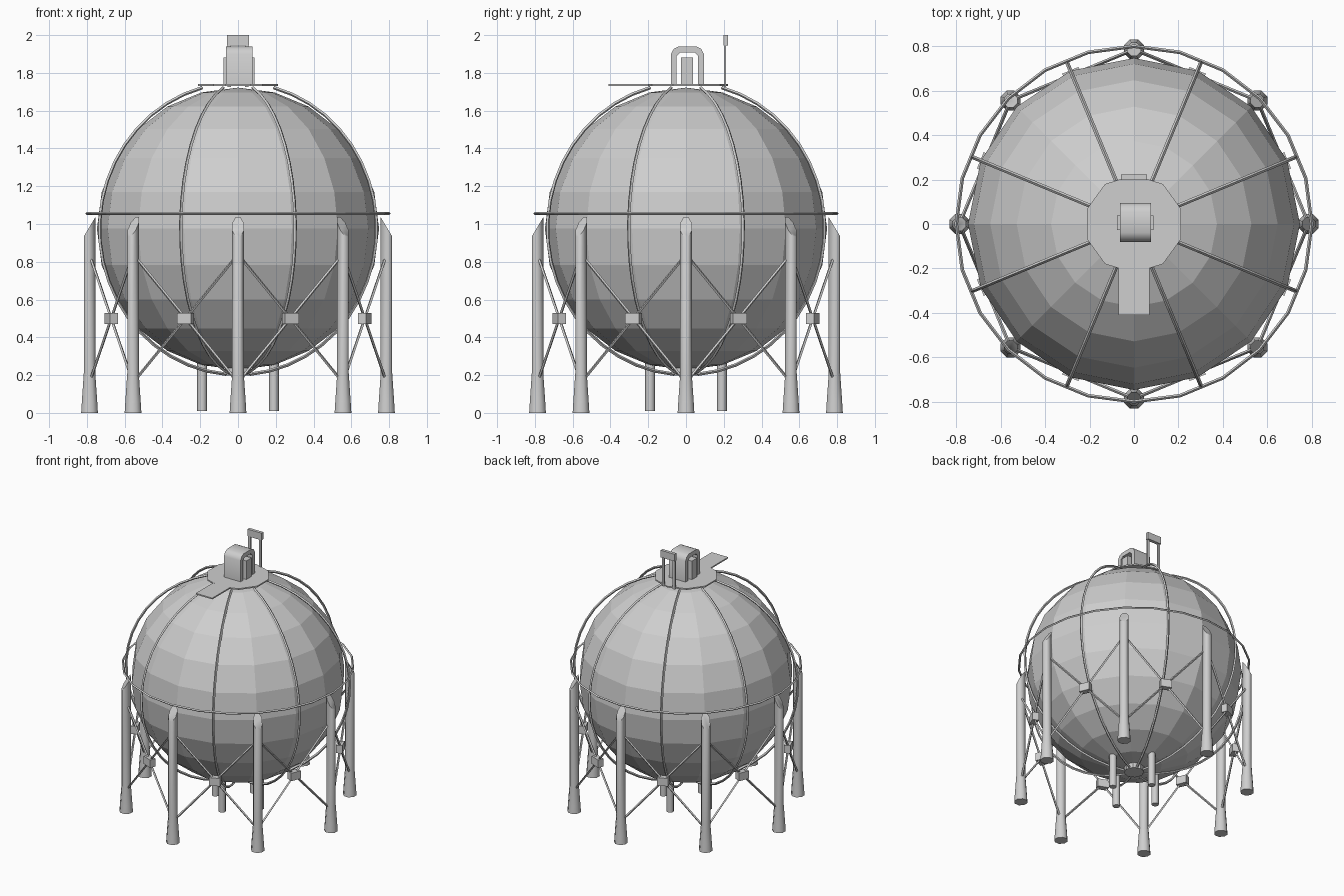
import bpy, bmesh
from math import sin, cos, pi, radians
from mathutils import Matrix, Vector

cube = bpy.data.objects.get("Cube")
if cube:
    bpy.data.objects.remove(cube, do_unlink=True)


def material(name, value):
    m = bpy.data.materials.new(name)
    m.use_nodes = True
    color = (value, value, value, 1)
    m.diffuse_color = color
    m.node_tree.nodes["Principled BSDF"].inputs["Base Color"].default_value = color
    return m


GREY = material("light_grey_steel", 0.62)
CENTER = Vector((0, 0, 0.975))


def add_mesh(name, mesh, smooth=None):
    mesh.materials.clear()
    mesh.materials.append(GREY)
    if smooth:
        mesh.shade_smooth()
        mesh.set_sharp_from_angle(angle=radians(smooth))
    ob = bpy.data.objects.new(name, mesh)
    bpy.context.collection.objects.link(ob)
    return ob


def finish(name, bm, smooth=None):
    bmesh.ops.recalc_face_normals(bm, faces=bm.faces)
    mesh = bpy.data.meshes.new(name)
    bm.to_mesh(mesh)
    bm.free()
    return add_mesh(name, mesh, smooth)


def box(name, center, size, turn=0):
    bm = bmesh.new()
    mat = Matrix.Translation(center) @ Matrix.Rotation(turn, 4, 'Z') @ Matrix.Diagonal((*size, 1))
    bmesh.ops.create_cube(bm, size=1, matrix=mat)
    return finish(name, bm)


def cylinder(name, center, radius, height, sides, smooth=None):
    bm = bmesh.new()
    bmesh.ops.create_cone(bm, cap_ends=True, segments=sides, radius1=radius, radius2=radius,
                          depth=height, matrix=Matrix.Translation(center))
    return finish(name, bm, smooth)


def tube(name, points, radius, closed=False):
    curve = bpy.data.curves.new(name, 'CURVE')
    curve.dimensions = '3D'
    curve.bevel_depth = radius
    curve.bevel_resolution = 0
    curve.use_fill_caps = True
    spline = curve.splines.new('POLY')
    spline.points.add(len(points) - 1)
    for p, co in zip(spline.points, points):
        p.co = (*co, 1)
    spline.use_cyclic_u = closed
    spline.use_smooth = False
    temp = bpy.data.objects.new(name + "_path", curve)
    mesh = bpy.data.meshes.new_from_object(temp)
    bpy.data.objects.remove(temp)
    return add_mesh(name, mesh)


def extrude_profile(name, profile, x0, x1, smooth=None):
    # profile of (y, z) points pushed along x
    bm = bmesh.new()
    face = bm.faces.new([bm.verts.new((x0, y, z)) for y, z in profile])
    out = bmesh.ops.extrude_face_region(bm, geom=[face])
    verts = [g for g in out["geom"] if isinstance(g, bmesh.types.BMVert)]
    bmesh.ops.translate(bm, verts=verts, vec=(x1 - x0, 0, 0))
    return finish(name, bm, smooth)


def polar(r, a, z):
    return Vector((r * cos(a), r * sin(a), z))


# Spherical tank
bm = bmesh.new()
bmesh.ops.create_uvsphere(bm, u_segments=16, v_segments=12, radius=0.747,
                          matrix=Matrix.Translation(CENTER))
finish("tank", bm)

# Legs: flared foot, top cut at a slant against the tank
LEG_R = 0.786
leg_profile = [(0.048, 0), (0.044, 0.06), (0.033, 0.21), (0.033, 1.1)]
for i in range(8):
    a = i * pi / 4
    bm = bmesh.new()
    rings = [[bm.verts.new(polar(r, k * pi / 4 + pi / 8, z)) for k in range(8)]
             for r, z in leg_profile]
    for lo, hi in zip(rings, rings[1:]):
        for k in range(8):
            n = (k + 1) % 8
            bm.faces.new((lo[k], lo[n], hi[n], hi[k]))
    bm.faces.new(rings[0])
    cut = bmesh.ops.bisect_plane(bm, geom=bm.verts[:] + bm.edges[:] + bm.faces[:],
                                 plane_co=(0, 0, 0.985), plane_no=(0.11, 0, 0.066),
                                 clear_outer=True)
    bmesh.ops.holes_fill(bm, edges=[e for e in bm.edges if e.is_boundary], sides=0)
    bm.transform(Matrix.Translation(polar(LEG_R, a, 0)) @ Matrix.Rotation(a, 4, 'Z'))
    finish(f"leg_{i + 1}", bm, 50)

# Crossed braces with a joint box between neighbouring legs
for i in range(8):
    a, b = i * pi / 4, (i + 1) * pi / 4
    for j, (z0, z1) in enumerate(((0.16, 0.84), (0.84, 0.16))):
        tube(f"brace_{i + 1}_{j + 1}", [polar(LEG_R, a, z0), polar(LEG_R, b, z1)], 0.008)
    mid = (a + b) / 2
    box(f"brace_joint_{i + 1}", polar(LEG_R * cos(pi / 8), mid, 0.5), (0.045, 0.08, 0.06), mid)

# Meridian pipes from the platform down to the bottom fitting
for i in range(8):
    a = pi / 8 + i * pi / 4
    steps = [radians(15 + 160 * k / 20) for k in range(21)]
    path = [polar(0.793 * sin(t), a, CENTER.z + 0.773 * cos(t)) for t in steps]
    tube(f"meridian_pipe_{i + 1}", path, 0.009)

# Ring pipe just above the equator
tube("ring_pipe", [polar(0.8, k * pi / 12, 1.055) for k in range(24)], 0.008, True)

# Bottom fitting and inner posts
cylinder("bottom_fitting", (0, 0, 0.22), 0.07, 0.045, 8)
for i in range(4):
    cylinder(f"inner_post_{i + 1}", polar(0.19, i * pi / 2, 0.155), 0.026, 0.29, 8, 50)

# Top platform with walkway
cylinder("platform", (0, 0, 1.735), 0.222, 0.01, 10)
box("walkway", (0, -0.3, 1.735), (0.14, 0.22, 0.0098))

# Arched hood over a narrow core
outer = [(-0.08, 1.735), (-0.08, 1.9), (-0.065, 1.927), (-0.04, 1.94),
         (0.055, 1.94), (0.08, 1.927), (0.095, 1.9), (0.095, 1.735)]
inner = [(0.064, 1.735), (0.064, 1.89), (0.045, 1.908),
         (-0.03, 1.908), (-0.049, 1.89), (-0.049, 1.735)]
extrude_profile("hood", outer + inner, -0.063, 0.077, 35)
box("hood_core", (0.006, 0.006, 1.807), (0.165, 0.064, 0.15))

# Raised frame at the back of the platform
box("frame_panel", (0, 0.211, 1.973), (0.118, 0.024, 0.054))
for side, x in (("left", 0.046), ("right", -0.046)):
    box(f"frame_post_{side}", (x, 0.207, 1.84), (0.018, 0.012, 0.23))
